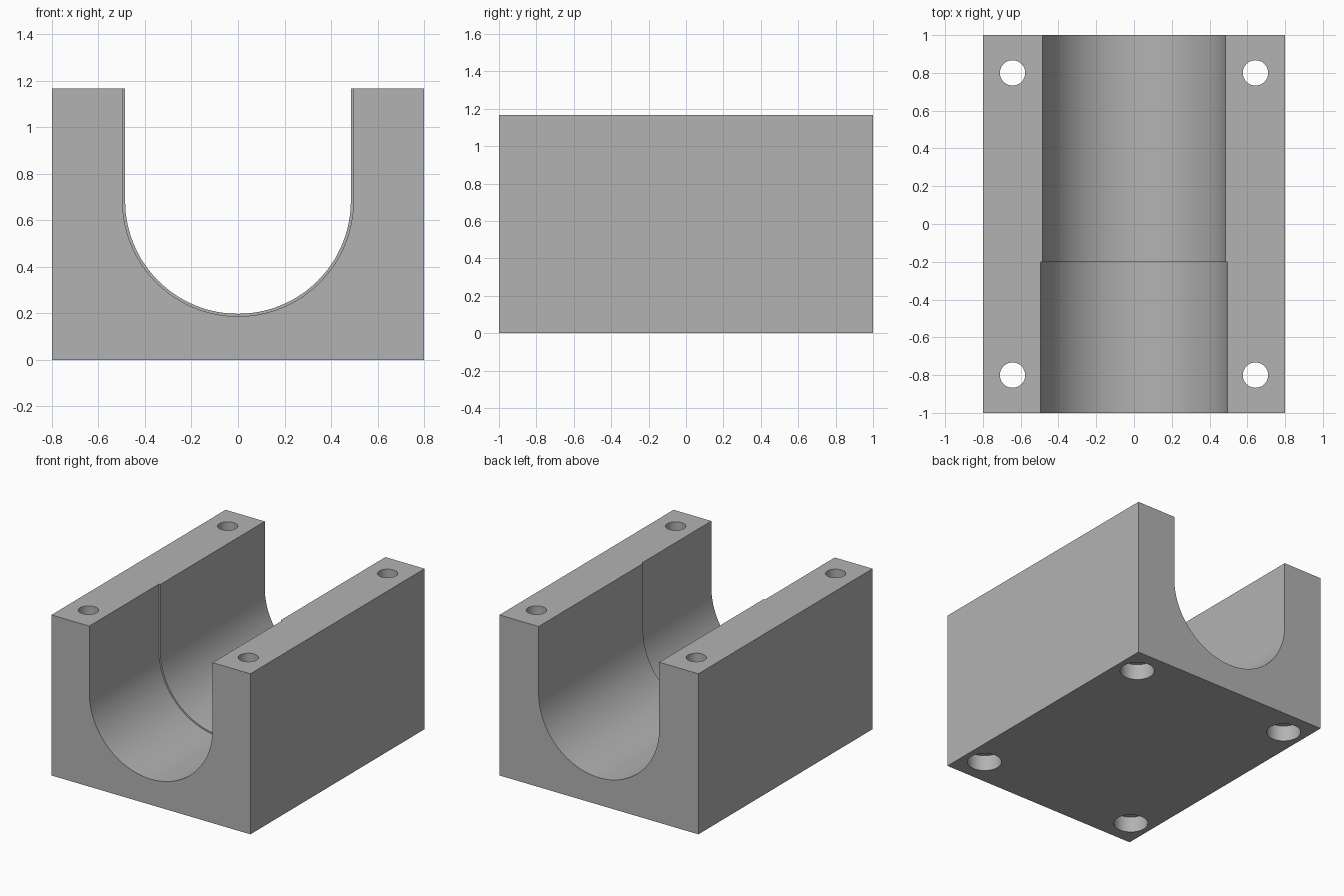
import bpy
import bmesh
from math import cos, sin, pi, radians
from mathutils import Matrix, Vector

HEIGHT = 1.167
AXIS_Z = 0.683

cube = bpy.data.objects.get("Cube")
if cube:
    bpy.data.objects.remove(cube, do_unlink=True)

grey = bpy.data.materials.new("plain_grey")
grey.use_nodes = True
colour = (0.45, 0.45, 0.45, 1)
grey.diffuse_color = colour
grey.node_tree.nodes["Principled BSDF"].inputs["Base Color"].default_value = colour


def make_object(name, bm):
    bmesh.ops.recalc_face_normals(bm, faces=bm.faces)
    mesh = bpy.data.meshes.new(name)
    bm.to_mesh(mesh)
    bm.free()
    mesh.materials.append(grey)
    obj = bpy.data.objects.new(name, mesh)
    bpy.context.collection.objects.link(obj)
    return obj


def channel_cutter(name, radius, y0, y1):
    """U-shaped prism, round below and open above."""
    steps = 64
    outline = [(radius, HEIGHT + 0.2), (-radius, HEIGHT + 0.2)]
    for i in range(steps + 1):
        a = pi + pi * i / steps
        outline.append((radius * cos(a), AXIS_Z + radius * sin(a)))
    bm = bmesh.new()
    face = bm.faces.new([bm.verts.new((x, y0, z)) for x, z in outline])
    new = bmesh.ops.extrude_face_region(bm, geom=[face])["geom"]
    verts = [v for v in new if isinstance(v, bmesh.types.BMVert)]
    bmesh.ops.translate(bm, verts=verts, vec=Vector((0, y1 - y0, 0)))
    return make_object(name, bm)


def hole_cutter(name, x, y, radius, z0, z1):
    bm = bmesh.new()
    bmesh.ops.create_cone(bm, cap_ends=True, segments=48, radius1=radius,
                          radius2=radius, depth=z1 - z0,
                          matrix=Matrix.Translation((x, y, (z0 + z1) / 2)))
    return make_object(name, bm)


# Solid block
bm = bmesh.new()
bmesh.ops.create_cube(bm, size=1, matrix=Matrix.Translation((0, 0, HEIGHT / 2))
                      @ Matrix.Diagonal((1.6, 2, HEIGHT, 1)))
block = make_object("cradle_block", bm)

# Channel, slightly wider in its front part
cutters = [channel_cutter("rear_channel", 0.485, -0.3, 1.1),
           channel_cutter("front_channel", 0.496, -1.1, -0.2)]

# Bolt holes, counterbored from below
for x in (-0.643, 0.643):
    for y in (-0.8, 0.8):
        cutters.append(hole_cutter("bolt_hole", x, y, 0.067, -0.1, HEIGHT + 0.1))
        cutters.append(hole_cutter("counterbore", x, y, 0.115, -0.1, 0.115))

bpy.context.view_layer.objects.active = block
for cutter in cutters:
    cut = block.modifiers.new(cutter.name, 'BOOLEAN')
    cut.operation = 'DIFFERENCE'
    cut.solver = 'EXACT'
    cut.object = cutter
    bpy.ops.object.modifier_apply(modifier=cut.name)
    bpy.data.objects.remove(cutter, do_unlink=True)

# Smooth curved walls, sharp edges
bpy.ops.object.select_all(action='DESELECT')
block.select_set(True)
bpy.ops.object.shade_smooth_by_angle(angle=radians(30))
